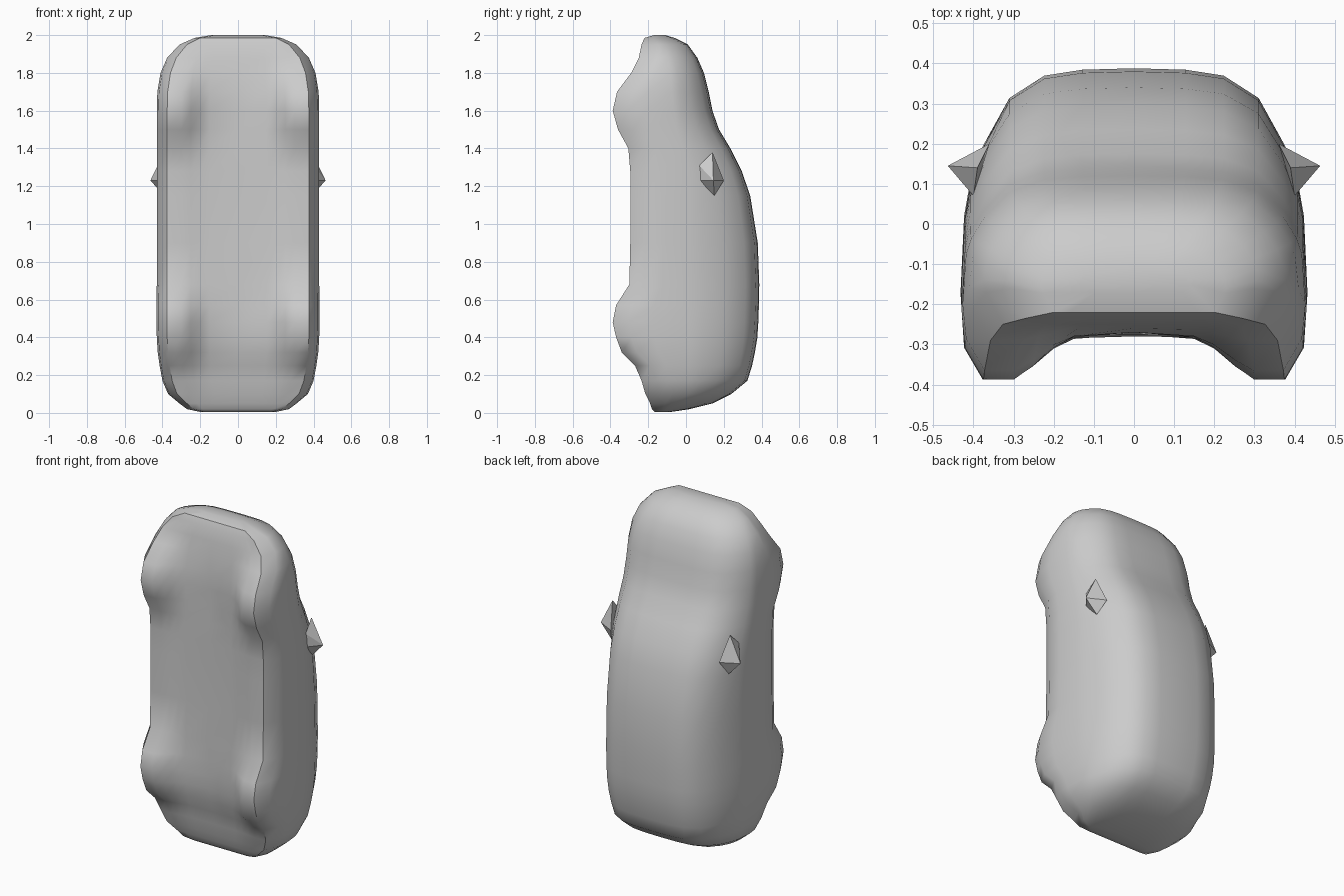
import bpy, bmesh, math

if "Cube" in bpy.data.objects:
    bpy.data.objects.remove(bpy.data.objects["Cube"])

paint = bpy.data.materials.new("grey")
paint.diffuse_color = (0.6, 0.6, 0.6, 1)
paint.use_nodes = True
paint.node_tree.nodes["Principled BSDF"].inputs["Base Color"].default_value = paint.diffuse_color


def finish(name, bm, angle):
    bmesh.ops.recalc_face_normals(bm, faces=bm.faces)
    mesh = bpy.data.meshes.new(name)
    bm.to_mesh(mesh)
    bm.free()
    mesh.materials.append(paint)
    ob = bpy.data.objects.new(name, mesh)
    bpy.context.collection.objects.link(ob)
    bpy.ops.object.select_all(action='DESELECT')
    ob.select_set(True)
    bpy.context.view_layer.objects.active = ob
    bpy.ops.object.shade_smooth_by_angle(angle=math.radians(angle))
    return ob


# Car body stations from tail to nose: height, half width, wheel edge, floor, roof
stations = [
    (.005, .20, -.165, -.165, -.08), (.02, .27, -.18, -.18, .02),
    (.05, .31, -.19, -.19, .14), (.10, .37, -.215, -.21, .24),
    (.17, .40, -.235, -.22, .325), (.25, .415, -.27, -.24, .35),
    (.32, .425, -.34, -.26, .365), (.40, .43, -.37, -.27, .378),
    (.48, .432, -.388, -.275, .383), (.57, .432, -.37, -.275, .386),
    (.68, .43, -.30, -.28, .388), (.90, .43, -.295, -.275, .38),
    (1.15, .43, -.295, -.275, .34), (1.28, .43, -.295, -.275, .295),
    (1.40, .43, -.305, -.275, .235), (1.50, .43, -.36, -.27, .175),
    (1.60, .43, -.388, -.27, .14), (1.70, .427, -.365, -.27, .12),
    (1.80, .41, -.29, -.26, .095), (1.88, .375, -.25, -.25, .06),
    (1.95, .31, -.235, -.235, .01), (1.985, .23, -.22, -.22, -.06),
    (2.0, .14, -.17, -.17, -.11),
]


def section(w, edge, floor, roof):
    """Half outline from floor centre, round the wheel and side, to roof centre."""
    k, d = w / .43, edge - floor
    sill = edge + min(.08, .3 * (roof - edge))
    belt = min(.02, roof - .5 * (roof - floor))
    u = roof - belt
    return [(0, floor), (.15 * k, floor + .1 * d), (.2 * k, floor + .32 * d),
            (.25 * k, floor + .7 * d), (.3 * k, edge), (.375 * k, edge),
            (.98 * w, sill), (w, sill + .4 * (belt - sill)), (.98 * w, belt),
            (.95 * w, belt + .2 * u), (.87 * w, belt + .48 * u),
            (.72 * w, belt + .8 * u), (.52 * w, belt + .95 * u),
            (.3 * w, belt + .99 * u), (0, roof)]


bm = bmesh.new()
rings = []
for z, *shape in stations:
    half = section(*shape)
    outline = half + [(-x, y) for x, y in half[-2:0:-1]]
    rings.append([bm.verts.new((x, y, z)) for x, y in outline])
n = len(rings[0])
for a, b in zip(rings, rings[1:]):
    for i in range(n):
        j = (i + 1) % n
        bm.faces.new((a[i], a[j], b[j], b[i]))
bm.faces.new(rings[0])
bm.faces.new(rings[-1])
finish("car_body", bm, 50)

# Pointed side mirrors
corners = [(.464, .145, 1.23), (.36, .20, 1.23), (.40, .07, 1.23),
           (.39, .14, 1.38), (.39, .15, 1.15), (.40, .07, 1.31)]
for side, name in ((1, "right_mirror"), (-1, "left_mirror")):
    bm = bmesh.new()
    verts = [bm.verts.new((side * x, y, z)) for x, y, z in corners]
    bmesh.ops.convex_hull(bm, input=verts)
    finish(name, bm, 20)
